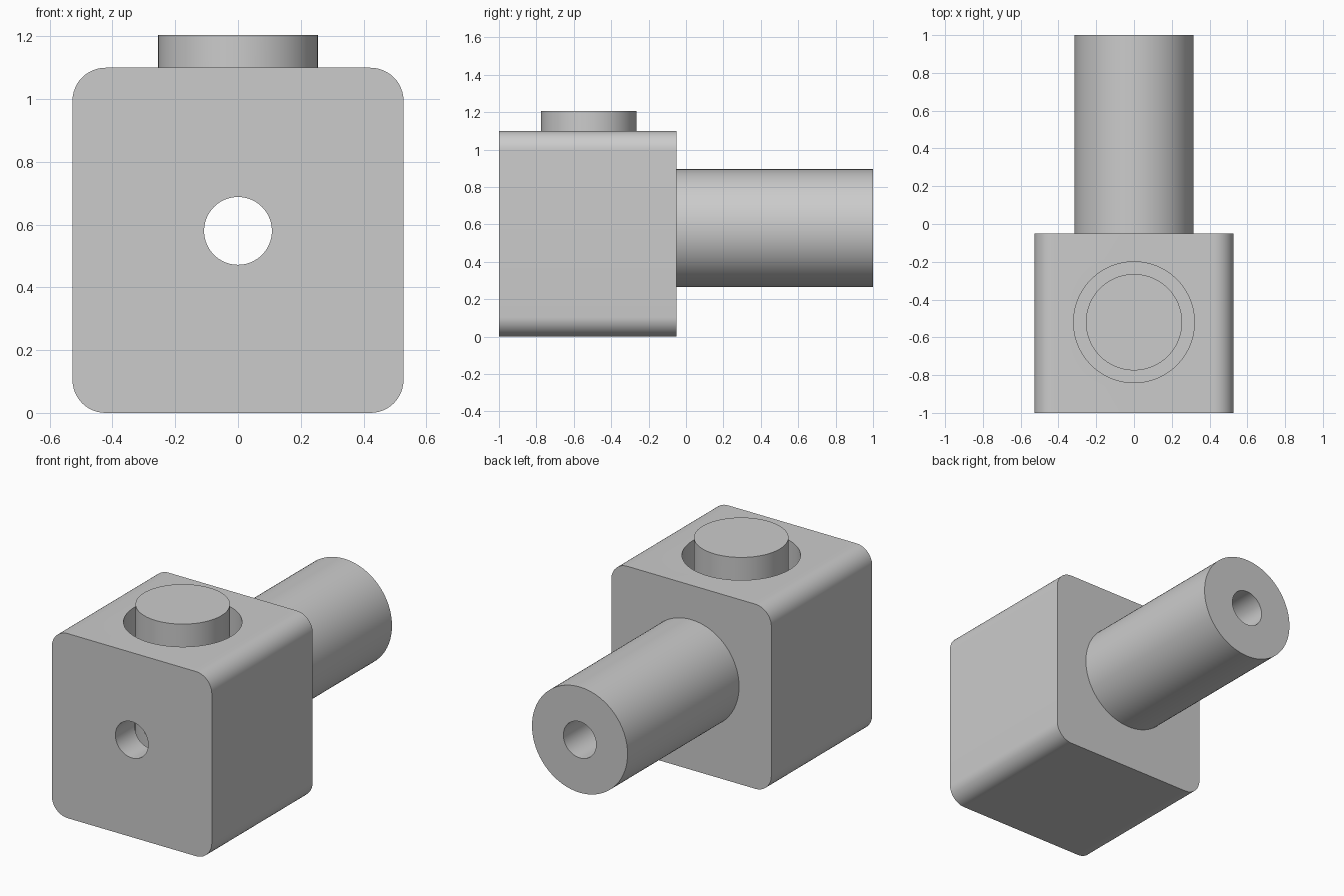
import bpy, bmesh, math
from mathutils import Matrix, Vector

cube = bpy.data.objects.get("Cube")
if cube:
    bpy.data.objects.remove(cube, do_unlink=True)

grey = bpy.data.materials.new("light grey")
grey.use_nodes = True
colour = (0.6, 0.6, 0.6, 1)
grey.diffuse_color = colour
grey.node_tree.nodes["Principled BSDF"].inputs["Base Color"].default_value = colour

CZ = 0.58   # height of the bore axis
PY = -0.52  # y of the button axis


def add_object(name, bm):
    mesh = bpy.data.meshes.new(name)
    bm.to_mesh(mesh)
    bm.free()
    mesh.materials.append(grey)
    ob = bpy.data.objects.new(name, mesh)
    bpy.context.collection.objects.link(ob)
    return ob


def cylinder(name, radius, start, end):
    """Capped cylinder between two points."""
    a, b = Vector(start), Vector(end)
    turn = (b - a).to_track_quat('Z', 'Y').to_matrix().to_4x4()
    bm = bmesh.new()
    bmesh.ops.create_cone(bm, cap_ends=True, segments=96, radius1=radius, radius2=radius,
                          depth=(b - a).length,
                          matrix=Matrix.Translation((a + b) / 2) @ turn)
    return add_object(name, bm)


def boolean(ob, tool, operation='DIFFERENCE'):
    mod = ob.modifiers.new(tool.name, 'BOOLEAN')
    mod.operation = operation
    mod.solver = 'EXACT'
    mod.object = tool
    bpy.context.view_layer.objects.active = ob
    bpy.ops.object.modifier_apply(modifier=mod.name)


# Block with the four long edges rounded
bm = bmesh.new()
bmesh.ops.create_cube(bm, size=1, matrix=Matrix.Translation((0, -0.525, 0.55))
                      @ Matrix.Diagonal((1.055, 0.95, 1.1, 1)))
long_edges = [e for e in bm.edges if abs(e.verts[0].co.y - e.verts[1].co.y) > 0.5]
bmesh.ops.bevel(bm, geom=long_edges, offset=0.105, segments=12, profile=0.5, affect='EDGES')
body = add_object("body", bm)

# Round barrel joined to the back of the block
barrel = cylinder("barrel", 0.315, (0, -0.1, CZ), (0, 1, CZ))
boolean(body, barrel, 'UNION')

# Button standing in its well
button = cylinder("button", 0.255, (0, PY, 0.2), (0, PY, 1.205))

# Well in the top and a bore from front to back
well = cylinder("well_cutter", 0.32, (0, PY, 0.2), (0, PY, 1.3))
bore = cylinder("bore_cutter", 0.108, (0, -1.2, CZ), (0, 1.2, CZ))
boolean(body, well)
boolean(body, bore)
boolean(button, bore)

for helper in (barrel, well, bore):
    bpy.data.objects.remove(helper, do_unlink=True)

# Smooth curved sides, crisp rims
bpy.ops.object.select_all(action='DESELECT')
for ob in (body, button):
    ob.select_set(True)
bpy.context.view_layer.objects.active = body
bpy.ops.object.shade_smooth_by_angle(angle=math.radians(30))
